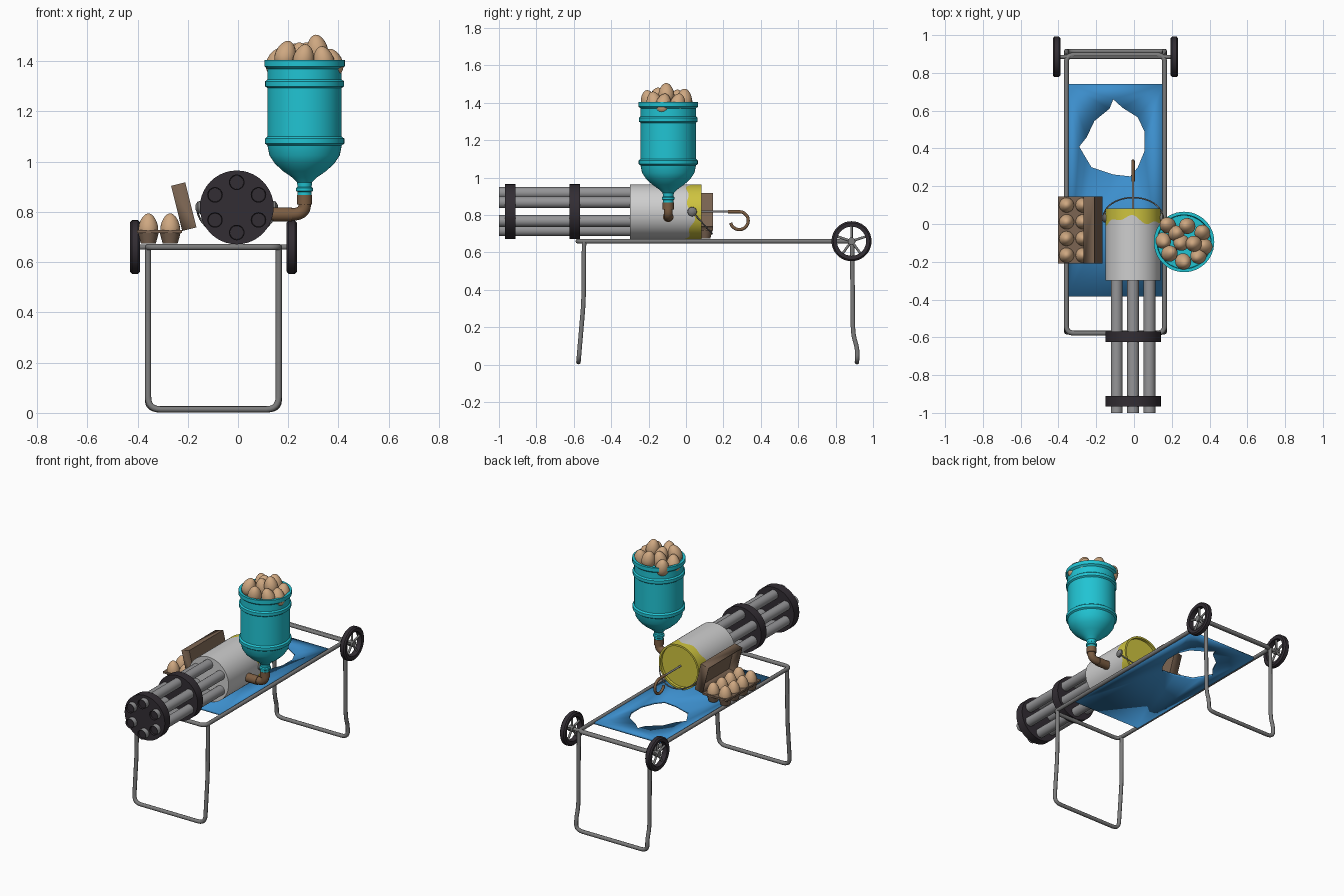
import bpy, bmesh, math, random
from mathutils import Vector, Matrix, Euler

if "Cube" in bpy.data.objects:
    bpy.data.objects.remove(bpy.data.objects["Cube"])

random.seed(4)
COLORS = {
    "dark_rubber": (0.032, 0.026, 0.033), "frame_grey": (0.2, 0.2, 0.2),
    "barrel_grey": (0.3, 0.3, 0.31), "bucket_grey": (0.62, 0.62, 0.62),
    "paint_yellow": (0.62, 0.55, 0.05), "bottle_teal": (0.015, 0.55, 0.65),
    "canvas_blue": (0.045, 0.27, 0.6), "egg_tan": (0.62, 0.39, 0.22),
    "carton_brown": (0.2, 0.13, 0.085), "pipe_brown": (0.2, 0.11, 0.055),
}
MATS = {}
for n, c in COLORS.items():
    MATS[n] = bpy.data.materials.new(n)
    MATS[n].diffuse_color = (*c, 1)


def add_mesh(name, me, mats, angle=35):
    for m in mats:
        me.materials.append(MATS[m])
    me.shade_smooth()
    me.set_sharp_from_angle(angle=math.radians(angle))
    ob = bpy.data.objects.new(name, me)
    bpy.context.collection.objects.link(ob)
    return ob


def from_bm(name, bm, mats, angle=35, recalc=True):
    if recalc:
        bmesh.ops.recalc_face_normals(bm, faces=bm.faces)
    me = bpy.data.meshes.new(name)
    bm.to_mesh(me)
    bm.free()
    return add_mesh(name, me, mats, angle)


def lathe(name, profile, loc, axis, mats, seg=32, idx=None, wave=None, closed=False):
    """Revolve (radius, height) points about an axis; idx gives a material per band."""
    bm = bmesh.new()
    rot = Vector((0, 0, 1)).rotation_difference(Vector(axis)).to_matrix()
    rings = []
    for k, (r, h) in enumerate(profile):
        ring = []
        for i in range(seg if r > 0 else 1):
            a = 2 * math.pi * i / seg
            hh = h + (wave[1](a) if wave and wave[0] == k else 0)
            ring.append(bm.verts.new(rot @ Vector((r * math.cos(a), r * math.sin(a), hh)) + Vector(loc)))
        rings.append(ring)
    pairs = list(zip(rings, rings[1:])) + ([(rings[-1], rings[0])] if closed else [])
    for k, (A, B) in enumerate(pairs):
        for i in range(seg):
            j = (i + 1) % seg
            vs = [A[i % len(A)], A[j % len(A)], B[j % len(B)], B[i % len(B)]]
            f = bm.faces.new(list(dict.fromkeys(vs)))
            f.material_index = idx[k] if idx else 0
    return from_bm(name, bm, mats)


def fillet(pts, r, closed=False, n=6):
    """Round the corners of a path."""
    pts = [Vector(p) for p in pts]
    out = []
    for i, p in enumerate(pts):
        if not closed and i in (0, len(pts) - 1):
            out.append(p)
            continue
        a, b = pts[i - 1] - p, pts[(i + 1) % len(pts)] - p
        s = p + a.normalized() * min(r, a.length * .49)
        e = p + b.normalized() * min(r, b.length * .49)
        out += [s.lerp(p, t / n).lerp(p.lerp(e, t / n), t / n) for t in range(n + 1)]
    return out


def tube(name, pts, radius, mat, closed=False):
    cu = bpy.data.curves.new(name, 'CURVE')
    cu.dimensions = '3D'
    cu.bevel_depth, cu.bevel_resolution, cu.use_fill_caps = radius, 3, True
    sp = cu.splines.new('POLY')
    sp.points.add(len(pts) - 1)
    for q, p in zip(sp.points, pts):
        q.co = (*p, 1)
    sp.use_cyclic_u = closed
    tmp = bpy.data.objects.new(name + "_path", cu)
    bpy.context.collection.objects.link(tmp)
    me = bpy.data.meshes.new_from_object(tmp.evaluated_get(bpy.context.evaluated_depsgraph_get()))
    bpy.data.objects.remove(tmp)
    me.materials.clear()
    return add_mesh(name, me, [mat], 50)


def box(name, lo, hi, mat):
    bm = bmesh.new()
    c = [(a + b) / 2 for a, b in zip(lo, hi)]
    s = [b - a for a, b in zip(lo, hi)]
    bmesh.ops.create_cube(bm, size=1, matrix=Matrix.Translation(c) @ Matrix.Diagonal((*s, 1)))
    return from_bm(name, bm, [mat])


def egg(name, loc, r, h, tilt=(0, 0, 0)):
    bm = bmesh.new()
    bmesh.ops.create_uvsphere(bm, u_segments=20, v_segments=14, radius=1)
    rot = Euler(tilt).to_matrix()
    for v in bm.verts:
        k = r * (1 - 0.17 * v.co.z)
        v.co = rot @ Vector((v.co.x * k, v.co.y * k, v.co.z * h)) + Vector(loc)
    from_bm(name, bm, ["egg_tan"], 60)


# stretcher frame and its U-shaped legs
L, R, Z = -0.358, 0.162, 0.66
tube("frame_rail", fillet([(L, -.578, Z), (R, -.578, Z), (R, .895, Z), (L, .895, Z)], .04, True), .013, "frame_grey", True)
for name, side in (("front_leg", [(-.545, .66), (-.548, .33), (-.575, .014)]),
                   ("back_leg", [(.888, .66), (.893, .16), (.917, .085), (.914, .014)])):
    path = [(L, y, z) for y, z in side] + [(R, y, z) for y, z in reversed(side)]
    tube(name, fillet(path, .05), .0125, "frame_grey")

# wheels with axle
tube("axle", [(-.42, .885, Z), (.225, .885, Z)], .011, "frame_grey")
for side, x in (("left", -.41), ("right", .214)):
    c = (x, .885, Z)
    lathe(side + "_tyre", [(.078, -.017), (.098, -.02), (.107, -.012), (.107, .012), (.098, .02), (.078, .017)],
          c, (1, 0, 0), ["dark_rubber"], 36, closed=True)
    lathe(side + "_hub", [(0, -.016), (.02, -.016), (.02, .016), (0, .016)], c, (1, 0, 0), ["frame_grey"], 16)
    for i in range(5):
        a = 2 * math.pi * i / 5 + math.pi / 2
        tube(f"{side}_spoke_{i}", [c, (x, .885 + .082 * math.cos(a), Z + .082 * math.sin(a))], .007, "frame_grey")

# canvas with a torn hole
bm = bmesh.new()
rect = [(-.352, -.385), (.155, -.385), (.155, .74), (-.352, .74)]
hole = [(-.11, .66), (-.06, .615), (.02, .565), (.055, .49), (.055, .385), (.02, .30), (-.02, .252),
        (-.11, .262), (-.225, .30), (-.255, .35), (-.29, .41), (-.25, .46), (-.21, .545), (-.13, .61)]
edges = []
for loop in (rect, hole):
    vs = [bm.verts.new((x, y, .663)) for x, y in loop]
    edges += [bm.edges.new((vs[i - 1], vs[i])) for i in range(len(vs))]
bmesh.ops.triangle_fill(bm, edges=edges, use_beauty=True, normal=(0, 0, 1))
for f in bm.faces:
    if f.normal.z < 0:
        f.normal_flip()
canvas = from_bm("canvas", bm, ["canvas_blue"], recalc=False)
mod = canvas.modifiers.new("thickness", 'SOLIDIFY')
mod.thickness = .014

# bucket body with dripping paint at its open end
CX, CZ = -.005, .818
lathe("bucket", [(0, -.30), (.146, -.30), (.146, .02), (.146, .083), (.134, .083), (.134, .065), (0, .065)],
      (CX, 0, CZ), (0, 1, 0), ["bucket_grey", "paint_yellow"], 64, [0, 0, 1, 1, 1, 1],
      (2, lambda a: .018 * math.sin(3 * a + .6) + .012 * math.sin(7 * a)))
pts = []
for i in range(25):
    a = math.pi * i / 24
    pts.append((CX + .158 * math.cos(a), .033 + .107 * math.sin(a), CZ - .118 * math.sin(a)))
tube("bucket_handle", pts, .004, "frame_grey")
for s in (-1, 1):
    lathe("handle_ear", [(0, -.01), (.026, -.006), (.024, .01), (.012, .018), (0, .02)],
          (CX + s * .145, .033, CZ), (s, 0, 0), ["frame_grey"], 16)

# hooked crank at the back
tube("crank_rod", [(CX, .06, CZ), (CX, .24, CZ)], .006, "barrel_grey")
hook = [(CX, .225, CZ), (CX, .285, CZ)]
for i in range(1, 15):
    a = math.pi / 2 - i / 14 * math.radians(255)
    hook.append((CX, .285 + .048 * math.cos(a), CZ - .048 + .048 * math.sin(a)))
tube("crank_hook", hook, .009, "pipe_brown")

# six barrels and their clamp discs
for i in range(6):
    a = math.pi / 2 + i * math.pi / 3
    c = (CX + .1 * math.cos(a), 0, CZ + .1 * math.sin(a))
    lathe(f"barrel_{i}", [(0, -.988), (.027, -.988), (.028, -1), (.031, -1), (.031, -.29), (0, -.29)], c, (0, 1, 0),
          ["barrel_grey", "dark_rubber"], 24, [1, 1, 1, 0, 0])
for name, y in (("front_clamp", -.939), ("rear_clamp", -.596)):
    lathe(name, [(0, -.028), (.147, -.028), (.147, .028), (0, .028)], (CX, y, CZ), (0, 1, 0), ["dark_rubber"], 40)

# upturned water bottle hopper
JX, JY = .265, -.095
lathe("bottle", [(0, .84), (.028, .84), (.028, .88), (.034, .884), (.034, .895), (.028, .90), (.03, .918), (.05, .938),
                 (.085, .962), (.118, .992), (.14, 1.025), (.148, 1.065), (.158, 1.072), (.158, 1.092), (.148, 1.10),
                 (.148, 1.293), (.157, 1.30), (.157, 1.32), (.148, 1.327), (.148, 1.37), (.16, 1.38), (.16, 1.405),
                 (.143, 1.405), (.14, 1.33), (0, 1.33)], (JX, JY, 0), (0, 0, 1), ["bottle_teal"], 48)

# elbow feed pipe into the bucket
tube("feed_pipe", fillet([(JX, JY, .862), (JX, JY, .79), (.11, JY, .79)], .055, n=10), .025, "pipe_brown")
lathe("pipe_top_collar", [(0, .83), (.03, .83), (.03, .868), (0, .868)], (JX, JY, 0), (0, 0, 1), ["pipe_brown"], 24)
lathe("pipe_side_collar", [(0, .14), (.028, .14), (.028, .215), (0, .215)], (0, JY, .79), (1, 0, 0), ["pipe_brown"], 24)

# eggs heaped in the hopper: x, y, top height
heap = [(.177, -.005, 1.45), (.28, -.01, 1.475), (.362, -.045, 1.45), (.155, -.09, 1.45), (.25, -.10, 1.475),
        (.315, -.105, 1.505), (.375, -.12, 1.45), (.19, -.155, 1.482), (.262, -.2, 1.468), (.34, -.17, 1.46),
        (.225, -.05, 1.47)]
for i, (x, y, z) in enumerate(heap):
    egg(f"hopper_egg_{i}", (x, y, z - .056), .042, .057, (random.uniform(-.3, .3), random.uniform(-.3, .3), 0))

# egg carton: rim, cups and eggs
box("carton_rim", (-.402, -.21, .717), (-.222, .145, .729), "carton_brown")
for x in (-.357, -.27):
    for k in range(4):
        y = .1 - k * .0885
        lathe("carton_cup", [(0, .675), (.03, .675), (.043, .722), (0, .722)], (x, y, 0), (0, 0, 1), ["carton_brown"], 12)
        egg("carton_egg", (x, y, .739), .039, .055)

# open carton lid, leaning over the eggs
bm = bmesh.new()
bmesh.ops.create_cube(bm, size=1, matrix=Matrix.Translation((-.216, -.032, .821)) @ Matrix.Rotation(math.radians(-14), 4, 'Y')
                      @ Matrix.Diagonal((.058, .355, .185, 1)))
bm.normal_update()
bmesh.ops.delete(bm, geom=[f for f in bm.faces if f.normal.x < -.8], context='FACES_ONLY')
lid = from_bm("carton_lid", bm, ["carton_brown"], recalc=False)
mod = lid.modifiers.new("thickness", 'SOLIDIFY')
mod.thickness = .007

for m in bpy.data.materials:
    if m.users and not m.is_grease_pencil:
        m.use_nodes = True
        m.node_tree.nodes["Principled BSDF"].inputs["Base Color"].default_value = m.diffuse_color
